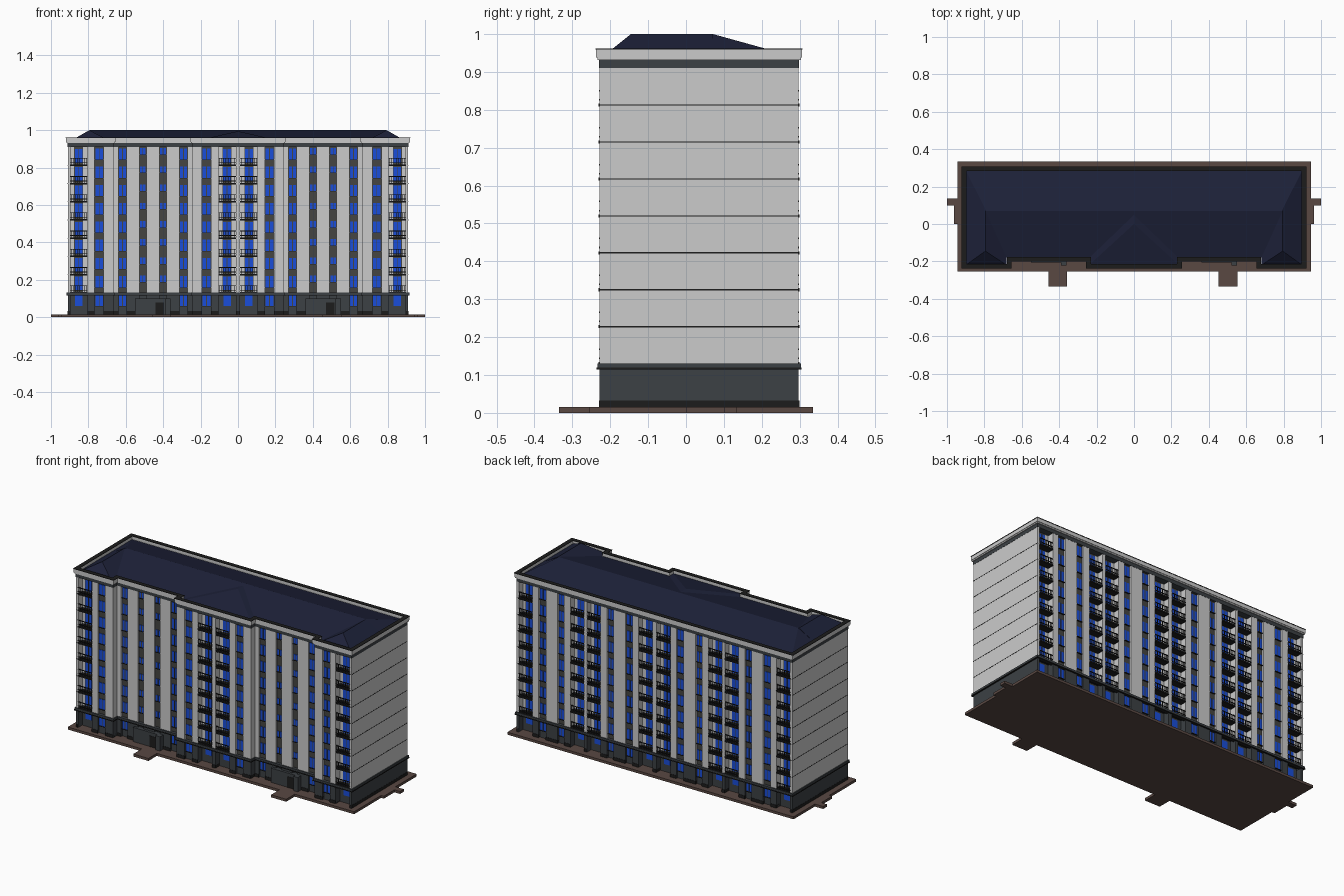
import bpy, bmesh

if "Cube" in bpy.data.objects:
    bpy.data.objects.remove(bpy.data.objects["Cube"])

COL = {"dark": (.045, .052, .058, 1), "black": (.012, .012, .012, 1), "spandrel": (.06, .06, .055, 1),
       "blue": (.01, .075, .7, 1), "roof": (.012, .015, .04, 1), "brown": (.1, .065, .055, 1), "grey": None}
parts = {}


def bm_of(name, col):
    if name not in parts:
        parts[name] = (bmesh.new(), col)
    return parts[name][0]


def box(name, col, x0, x1, y0, y1, z0, z1):
    frustum(name, col, x0, x1, y0, y1, z0, x0, x1, y0, y1, z1)


def frustum(name, col, x0, x1, y0, y1, z0, a0, a1, b0, b1, z1):
    bm = bm_of(name, col)
    x0, x1 = sorted((x0, x1)); y0, y1 = sorted((y0, y1)); a0, a1 = sorted((a0, a1)); b0, b1 = sorted((b0, b1))
    lo = [bm.verts.new((x, y, z0)) for x, y in ((x0, y0), (x1, y0), (x1, y1), (x0, y1))]
    hi = [bm.verts.new((x, y, z1)) for x, y in ((a0, b0), (a1, b0), (a1, b1), (a0, b1))]
    bm.faces.new(lo[::-1]); bm.faces.new(hi)
    for i in range(4):
        j = (i + 1) % 4
        bm.faces.new((lo[i], lo[j], hi[j], hi[i]))


FRONT, RECESS, BACK = -.228, -.19, .297


def footprint(o):
    X, F, R = .91 + o, FRONT - o, RECESS - o
    half = [(.245 + o, F), (.245 + o, R), (.665 - o, R), (.665 - o, F), (X, F), (X, BACK + o)]
    return half + [(-x, y) for x, y in reversed(half)]


def ring(name, col, out, inn, z0, z1):
    bm = bm_of(name, col)
    loops = [[bm.verts.new((x, y, z)) for x, y in footprint(o)]
             for o, z in ((out, z0), (out, z1), (inn, z1), (inn, z0))]
    for k in range(4):
        a, b = loops[k], loops[(k + 1) % 4]
        for i in range(len(a)):
            j = (i + 1) % len(a)
            bm.faces.new((a[i], a[j], b[j], b[i]))


def prism(name, col, off, z0, z1):
    bm = bm_of(name, col)
    lo = [bm.verts.new((x, y, z0)) for x, y in footprint(off)]
    hi = [bm.verts.new((x, y, z1)) for x, y in footprint(off)]
    bm.faces.new(lo[::-1]); bm.faces.new(hi)
    for i in range(len(lo)):
        j = (i + 1) % len(lo)
        bm.faces.new((lo[i], lo[j], hi[j], hi[i]))


# pavement slab with paths
box("pavement", "brown", -.945, .945, -.255, .335, 0, .015)
for x in (-.457, .453):
    box("pavement", "brown", x, x + .1, -.335, -.255, 0, .015)
for s in (-1, 1):
    box("pavement", "brown", s * .945, s * .963, 0, .1, 0, .015)
    box("pavement", "brown", s * .945, s, .1, .135, 0, .015)

# core and end walls
box("core", "spandrel", -.9, .9, -.15, .24, .015, .93)
for s in (-1, 1):
    box("end_wall", "grey", s * .895, s * .91, FRONT, BACK, .13, .91)
    box("ground_floor", "dark", s * .895, s * .91, FRONT, BACK, .015, .13)
    box("plinth", "black", s * .9, s * .911, FRONT, BACK, .015, .033)
    for k in range(1, 8):
        z = .13 + k * .0975
        box("panel_joint", "black", s * .9, s * .9108, FRONT, BACK, z - .0015, z + .0015)

FLOORS = [.13 + .0975 * k for k in range(8)]


def balcony(cx, m, u0, u1, uc, face, d):
    """Loggia niche with door, slab and railing on every floor."""
    xa, xb, xc = cx + m * u0, cx + m * u1, cx + m * uc
    inner = face - d * .038
    core = -.14 if d < 0 else .23
    box("loggia_wall", "grey", xa, xb, core, inner, .13, .91)
    box("ground_floor", "dark", xa, xb, core, inner, .015, .13)
    box("spandrel", "spandrel", xc - .024, xc + .024, inner, inner + d * .002, .13, .91)
    box("window_glass", "blue", xc - .02, xc + .02, inner, inner + d * .003, .06, .115)
    for z in FLOORS:
        box("balcony_slab", "black", xa, xb, inner, face + d * .003, z - .004, z + .004)
        box("window_glass", "blue", xc - .021, xc + .021, inner, inner + d * .004, z + .012, z + .088)
        box("window_frame", "spandrel", xc - .002, xc + .002, inner, inner + d * .006, z + .012, z + .088)
        for h in (.012, .036):
            box("balcony_rail", "black", xa, xb, face - d * .003, face + d * .001, z + h, z + h + .004)
        for i in range(8):
            x = xa + (xb - xa) * (i + .5) / 8
            box("balcony_rail", "black", x - .0013, x + .0013, face - d * .002, face, z, z + .037)


def windows(x, w, face, d, stair):
    """Sunken vertical strip of windows and dark spandrels."""
    core = -.14 if d < 0 else .23
    f = face - d * .012
    box("spandrel", "spandrel", x - w / 2, x + w / 2, core, f, .13, .91)
    box("ground_floor", "dark", x - w / 2, x + w / 2, core, f, .015, .13)
    spans = [(z + .058, z + .092) if stair else (z + .03, z + .09) for z in FLOORS]
    if not stair:
        spans.append((.06, .115))
    for a, b in spans:
        box("window_glass", "blue", x - w / 2 + .003, x + w / 2 - .003, f, f + d * .003, a, b)
        box("window_frame", "spandrel", x - .002, x + .002, f, f + d * .005, a, b)
        box("window_sill", "black", x - w / 2, x + w / 2, f, f + d * .007, a - .003, a)


def pier(cx, m, a, b, face, d):
    core = -.14 if d < 0 else .23
    box("wall_pier", "grey", cx + m * a, cx + m * b, core, face, .13, .91)
    box("ground_floor", "dark", cx + m * a, cx + m * b, core, face, .015, .13)
    box("plinth", "black", cx + m * a, cx + m * b, core, face + d * .002, .015, .033)


# facades: two sections, each mirrored about its own centre
for cx in (-.455, .455):
    for m in (-1, 1):
        for d in (-1, 1):
            if d < 0:
                openings = [(.0355, .0725, "stair"), (.142, .184, "win"), (.263, .311, "win"), (.35, .443, "balcony")]
            else:
                openings = [(.01, .1, "balcony"), (.142, .184, "win"), (.263, .311, "win"), (.35, .443, "balcony")]
            at = 0
            for a, b, kind in openings + [(.455, .455, "end")]:
                face = BACK if d > 0 else (RECESS if b < .21 else FRONT)
                if d < 0 and at < .21 < a:
                    pier(cx, m, at, .21, RECESS, d)
                    pier(cx, m, .21, a, FRONT, d)
                else:
                    pier(cx, m, at, a, face, d)
                at = b
                if kind == "balcony":
                    balcony(cx, m, a, b, (a + b) / 2, face, d)
                elif kind != "end":
                    windows(cx + m * (a + b) / 2, b - a, face, d, kind == "stair")
    # entrance porch
    box("porch", "dark", cx - .095, cx + .095, -.15, -.205, .015, .1)
    box("porch_door", "black", cx + .015, cx + .06, -.2, -.207, .015, .08)
    box("porch_post", "dark", cx + .066, cx + .095, -.2, -.222, .015, .1)

# string course, top frieze, cornice and parapet
ring("string_course", "dark", .006, -.015, .12, .131)
ring("string_course_line", "black", .008, -.015, .115, .12)
prism("frieze", "dark", .001, .91, .931)
prism("cornice", "grey", .006, .931, .941)
ring("parapet", "grey", .009, -.012, .938, .959)
ring("parapet_cap", "black", .011, -.014, .959, .962)

# hipped roof with corner wings and a shallow central wing
frustum("roof", "roof", -.9, .9, -.182, .287, .94, -.79, .79, .07, .07, 1)
for s in (-1, 1):
    frustum("roof", "roof", s * .68, s * .9, -.22, .07, .94, s * .795, s * .795, -.145, .07, 1)
frustum("roof", "roof", -.24, .24, -.22, .07, .94, 0, 0, 0, .07, .995)

# turn the collected parts into objects
for name, (bm, col) in parts.items():
    if name == "roof":
        bmesh.ops.remove_doubles(bm, verts=bm.verts, dist=1e-5)
    bmesh.ops.recalc_face_normals(bm, faces=bm.faces)
    me = bpy.data.meshes.new(name)
    bm.to_mesh(me)
    bm.free()
    ob = bpy.data.objects.new(name, me)
    bpy.context.collection.objects.link(ob)
    if COL[col]:
        mat = bpy.data.materials.get(col) or bpy.data.materials.new(col)
        mat.diffuse_color = COL[col]
        mat.use_nodes = True
        mat.node_tree.nodes["Principled BSDF"].inputs["Base Color"].default_value = mat.diffuse_color
        me.materials.append(mat)
